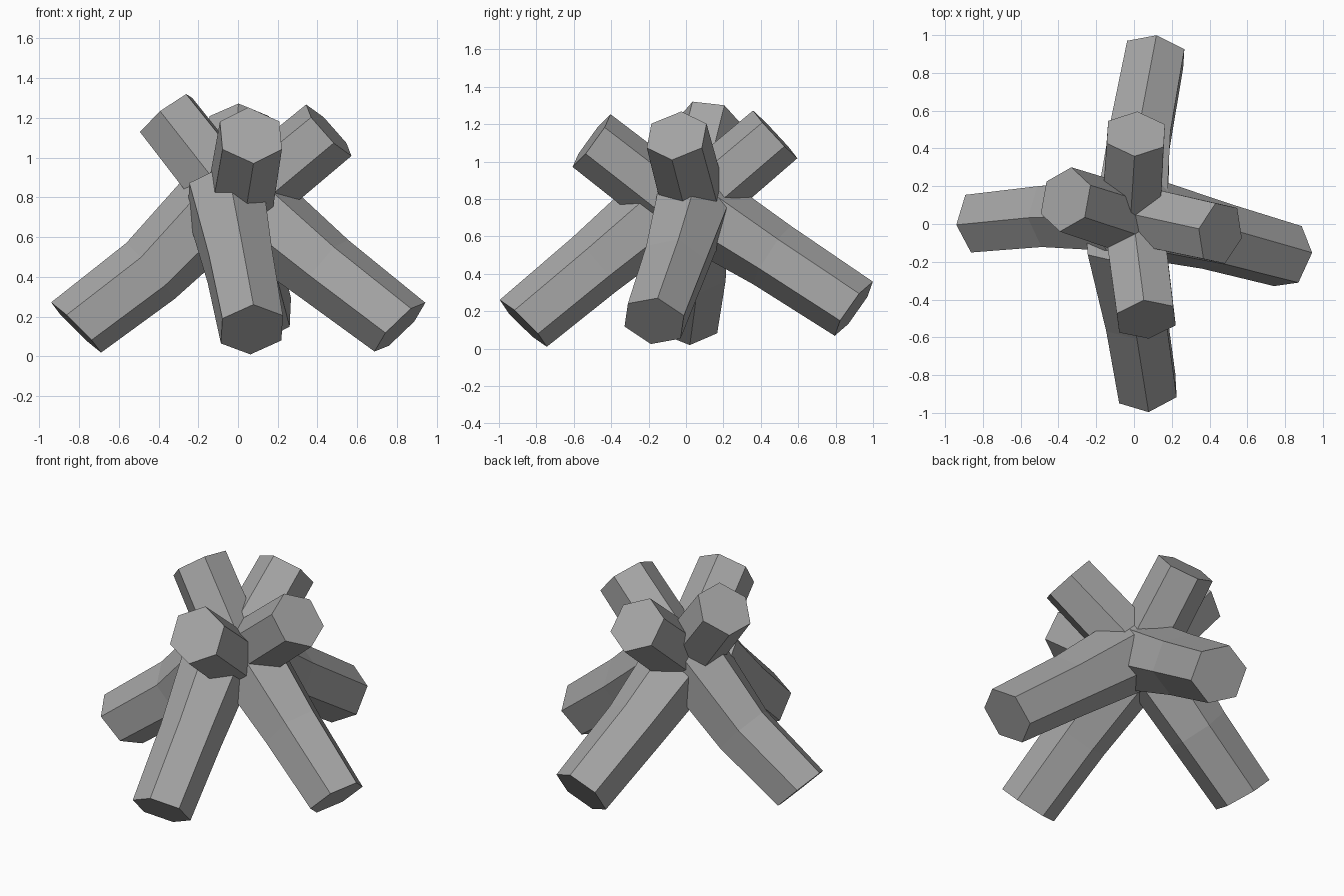
import bpy, bmesh, math
from mathutils import Vector

if "Cube" in bpy.data.objects:
    bpy.data.objects.remove(bpy.data.objects["Cube"])

UP = Vector((0, 0, 1))
GREY = bpy.data.materials.new("dark_grey")
GREY.diffuse_color = (0.38, 0.38, 0.38, 1)
GREY.use_nodes = True
GREY.node_tree.nodes["Principled BSDF"].inputs["Base Color"].default_value = GREY.diffuse_color


def bar(name, points, radii, twist=0.0, tip_pitch=None):
    """Six-sided bar from its tip inward, mitred at bends, one corner facing up."""
    pts = [Vector(p) for p in points]
    dirs = [(b - a).normalized() for a, b in zip(pts, pts[1:])]
    bm = bmesh.new()
    rings = []
    for i, p in enumerate(pts):
        before, after = dirs[max(i - 1, 0)], dirs[min(i, len(dirs) - 1)]
        normal = (before + after).normalized()
        if i == 0 and tip_pitch is not None:      # slanted end cap
            a = math.radians(tip_pitch)
            flat = Vector((before.x, before.y, 0)).normalized()
            normal = flat * math.cos(a) + UP * math.sin(a)
        # cross-section of the piece, slid onto the mitre plane
        side = before.cross(UP).normalized()
        up = side.cross(before)
        ring = []
        for k in range(6):
            a = math.radians(twist) + k * math.pi / 3
            v = radii[i] * (up * math.cos(a) + side * math.sin(a))
            v -= before * (v.dot(normal) / before.dot(normal))
            ring.append(bm.verts.new(p + v))
        rings.append(ring)
    for lo, hi in zip(rings, rings[1:]):
        for k in range(6):
            j = (k + 1) % 6
            bm.faces.new((lo[k], lo[j], hi[j], hi[k]))
    bm.faces.new(rings[0])
    bm.faces.new(rings[-1])
    bmesh.ops.recalc_face_normals(bm, faces=bm.faces)
    mesh = bpy.data.meshes.new(name)
    bm.to_mesh(mesh)
    bm.free()
    mesh.materials.append(GREY)
    bpy.context.collection.objects.link(bpy.data.objects.new(name, mesh))


# bent legs, thicker towards the hub: foot, knee, hub
LEG = (0.177, 0.186, 0.215)
bar("left_leg", [(-0.815, 0.008, 0.145), (-0.44, 0.045, 0.43), (-0.07, 0.045, 0.80)], LEG, 0, 45)
bar("right_leg", [(0.815, -0.17, 0.147), (0.435, -0.065, 0.44), (0.03, 0.035, 0.77)],
    (0.177, 0.19, 0.225), 17, 44)
bar("front_leg", [(0.07, -0.87, 0.135), (0.01, -0.49, 0.45), (-0.065, -0.07, 0.80)], LEG, -4, 45)
bar("back_leg", [(0.112, 0.897, 0.213), (0.03, 0.46, 0.5), (-0.01, 0.05, 0.76)], LEG, 4, 35)

# short upper arms: tip, hub
ARM = (0.174, 0.18)
bar("right_arm", [(0.457, -0.05, 1.138), (0.0, 0.05, 0.76)], ARM, 0, -42)
bar("left_arm", [(-0.362, 0.13, 1.215), (-0.02, 0.02, 0.78)], ARM, 20, -50)
bar("back_arm", [(0.01, 0.477, 1.145), (-0.02, 0.0, 0.74)], ARM, 0, -43)
bar("front_arm", [(0.065, -0.505, 1.112), (0.0, 0.0, 0.72)], ARM, 0, -36)
